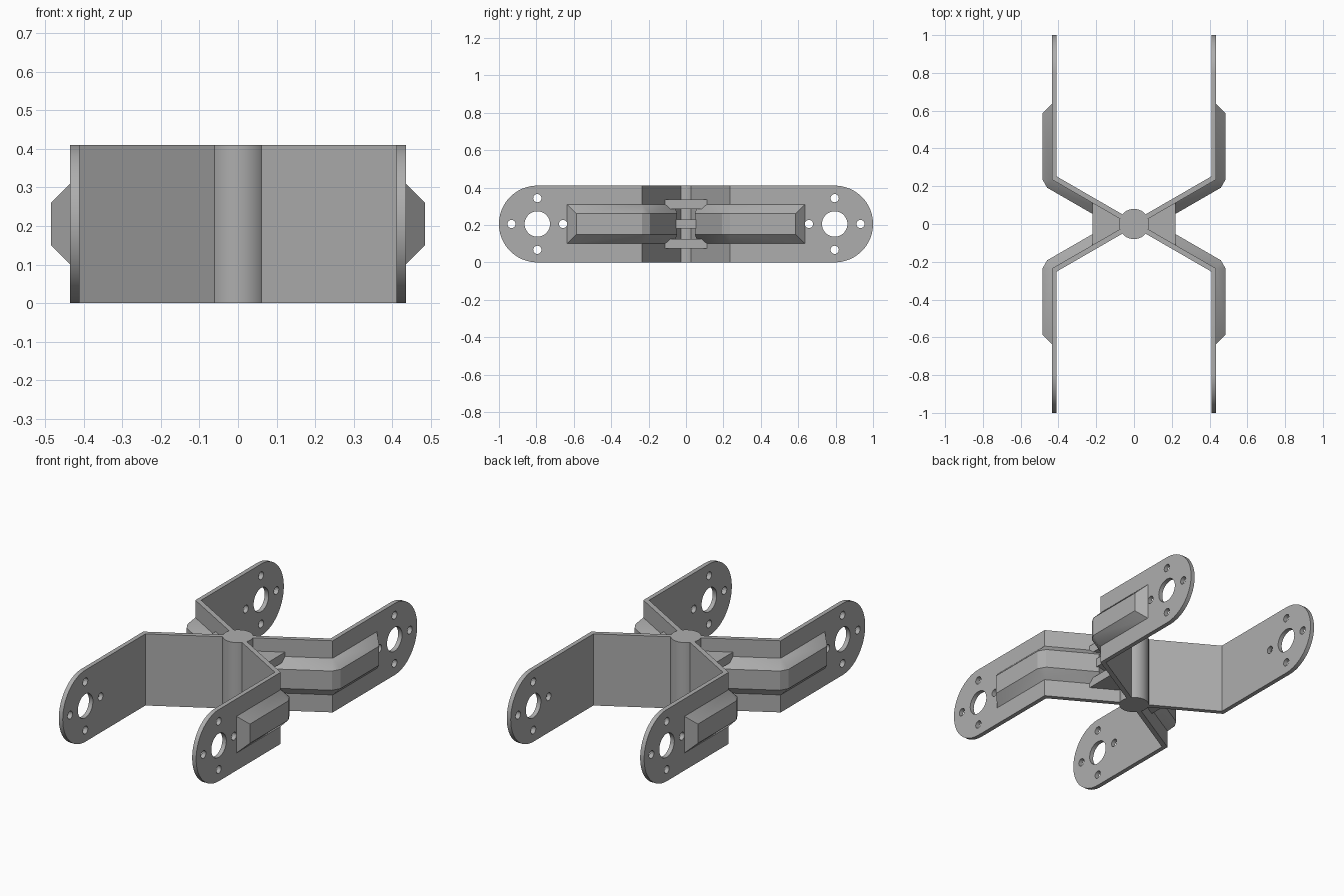
import bpy, bmesh, math
from mathutils import Matrix, Vector

if "Cube" in bpy.data.objects:
    bpy.data.objects.remove(bpy.data.objects["Cube"])

H = 0.41                      # bracket height
MID = H / 2
X_IN, X_OUT = 0.41, 0.435     # side plate faces
TAN = math.tan(math.radians(30))
OFF = 0.0156                  # half arm thickness measured along y
BEND_IN, BEND_OUT = X_IN * TAN + OFF, X_OUT * TAN - OFF
RIB = 0.05                    # rib depth

grey = bpy.data.materials.new("metal grey")
grey.use_nodes = True
COLOUR = (0.42, 0.42, 0.42, 1)
grey.diffuse_color = COLOUR
grey.node_tree.nodes["Principled BSDF"].inputs["Base Color"].default_value = COLOUR


def finish(name, mesh, mirror=(False, False)):
    """Link the mesh, mirror it across the centre and shade it."""
    mesh.materials.clear()
    mesh.materials.append(grey)
    obj = bpy.data.objects.new(name, mesh)
    bpy.context.collection.objects.link(obj)
    if any(mirror):
        mod = obj.modifiers.new("mirror", "MIRROR")
        mod.use_axis = (mirror[0], mirror[1], False)
        mod.use_mirror_merge = False
    bpy.ops.object.select_all(action="DESELECT")
    obj.select_set(True)
    bpy.context.view_layer.objects.active = obj
    bpy.ops.object.shade_smooth_by_angle(angle=math.radians(25))
    return obj


def to_mesh(name, bm):
    bmesh.ops.remove_doubles(bm, verts=bm.verts, dist=1e-5)
    bmesh.ops.recalc_face_normals(bm, faces=bm.faces)
    mesh = bpy.data.meshes.new(name)
    bm.to_mesh(mesh)
    bm.free()
    return mesh


def prism(name, outline, z0, z1, mirror):
    """Upright prism over a plan outline."""
    bm = bmesh.new()
    face = bm.faces.new([bm.verts.new((x, y, z0)) for x, y in outline])
    res = bmesh.ops.extrude_face_region(bm, geom=[face])
    top = [v for v in res["geom"] if isinstance(v, bmesh.types.BMVert)]
    bmesh.ops.translate(bm, verts=top, vec=(0, 0, z1 - z0))
    return finish(name, to_mesh(name, bm), mirror)


def circle(cx, cy, r, n, start=0.0, sweep=math.tau, closed=True):
    steps = n if closed else n - 1
    return [(cx + r * math.cos(start + sweep * i / steps),
             cy + r * math.sin(start + sweep * i / steps)) for i in range(n)]


# Central pivot post
prism("center_post", circle(0, 0, 0.08, 64), 0, H, (False, False))

# Diagonal arms, mitred at the bend
prism("diagonal_arm", [(0.02, 0.02 * TAN - OFF), (X_OUT, BEND_OUT), (X_OUT, BEND_IN),
                       (X_IN, BEND_IN), (0.02, 0.02 * TAN + OFF)], 0, H, (True, True))

# Side plates with rounded ends and bolt holes
END = 1 - MID
loops = [[(BEND_IN, 0)] + circle(END, MID, MID, 49, -math.pi / 2, math.pi, False) + [(BEND_IN, H)],
         circle(END, MID, 0.068, 40)]
loops += [circle(x, y, 0.022, 20) for x, y in circle(END, MID, 0.138, 4)]
curve = bpy.data.curves.new("plate_outline", "CURVE")
curve.dimensions = "2D"
curve.fill_mode = "BOTH"
curve.extrude = (X_OUT - X_IN) / 2
for pts in loops:
    spline = curve.splines.new("POLY")
    spline.points.add(len(pts) - 1)
    for p, (u, v) in zip(spline.points, pts):
        p.co = (u, v, 0, 1)
    spline.use_cyclic_u = True
helper = bpy.data.objects.new("plate_outline", curve)
bm = bmesh.new()
bm.from_mesh(bpy.data.meshes.new_from_object(helper))
bpy.data.objects.remove(helper)
# stand the outline up in the y-z plane
stand = Matrix(((0, 0, 1, (X_IN + X_OUT) / 2), (1, 0, 0, 0), (0, 1, 0, 0), (0, 0, 0, 1)))
bmesh.ops.transform(bm, matrix=stand, verts=bm.verts)
finish("side_plate", to_mesh("side_plate", bm), (True, True))

# Stiffening ribs: tapered section following the plate, round the bend, along the arm
along = Vector((math.cos(math.radians(30)), 0.5))
out = Vector((0.5, -along.x))
bend = Vector((X_OUT, BEND_OUT))
inner = bend - along * 0.34
stations = [((X_OUT, 0.635), (X_OUT + RIB, 0.585)),
            (bend, bend + Vector((RIB, 0))),
            (bend, bend + out * RIB),
            (inner, inner + out * RIB + along * RIB)]
bm = bmesh.new()
rings = []
for base, crest in stations:
    ring = [(base, -0.105), (crest, -0.055), (crest, 0.055), (base, 0.105)]
    rings.append([bm.verts.new((p[0], p[1], MID + dz)) for p, dz in ring])
for a, b in zip(rings, rings[1:]):
    for i in range(4):
        j = (i + 1) % 4
        bm.faces.new((a[i], a[j], b[j], b[i]))
bm.faces.new(rings[0])
bm.faces.new(rings[-1])
finish("stiffening_rib", to_mesh("stiffening_rib", bm), (True, True))

# Three horizontal webs between the arms on each side
for label, dz in (("lower", -0.105), ("middle", 0), ("upper", 0.105)):
    z = MID + dz
    prism(label + "_web", [(0.05, -0.02), (0.22, -0.115), (0.22, 0.115), (0.05, 0.02)],
          z - 0.025, z + 0.025, (True, False))
